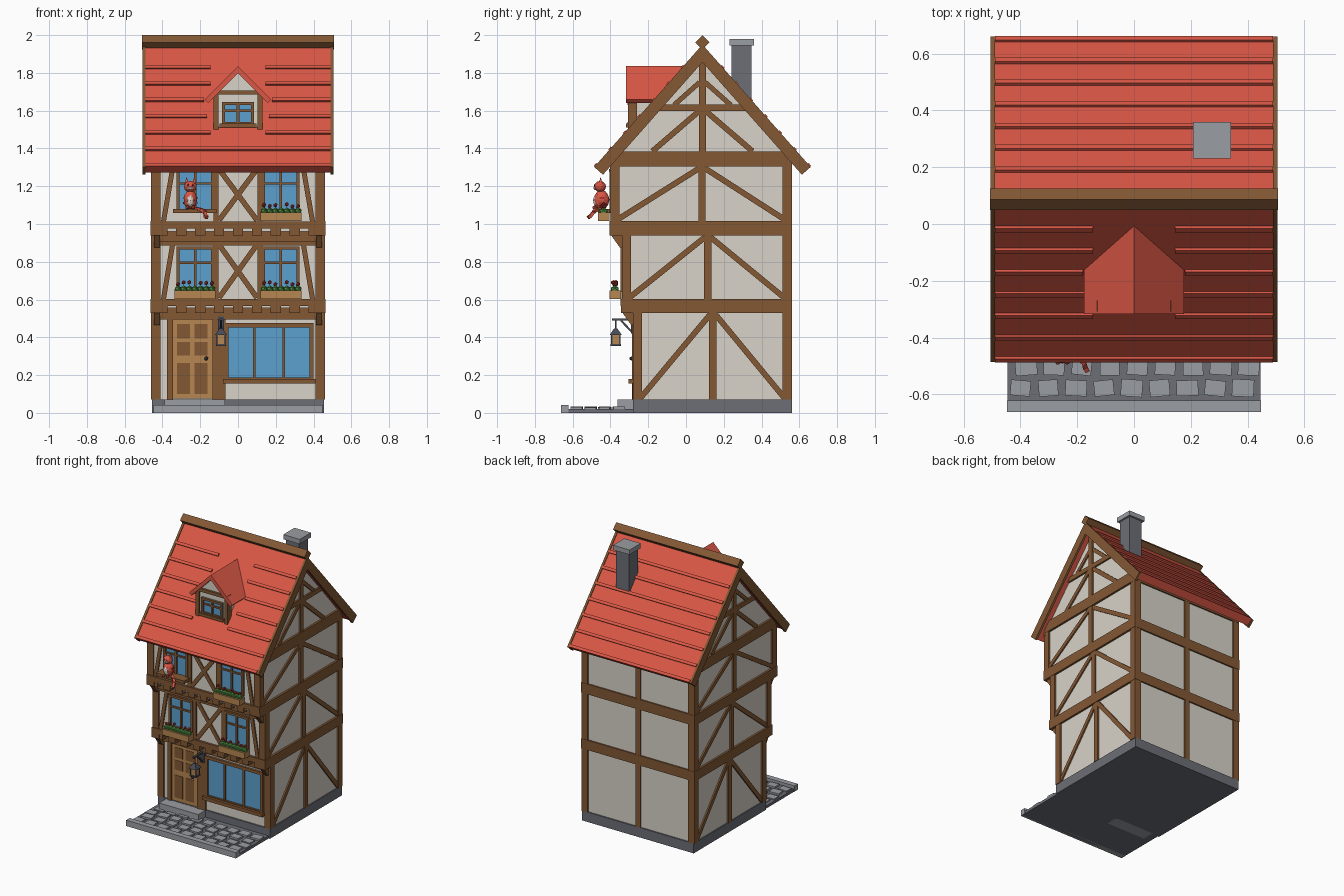
import bpy, bmesh, math, random
from mathutils import Vector, Matrix

if "Cube" in bpy.data.objects:
    bpy.data.objects.remove(bpy.data.objects["Cube"])

random.seed(4)


def material(name, r, g, b):
    m = bpy.data.materials.new(name)
    m.diffuse_color = [(c / 255 / 12.92 if c < 11 else ((c / 255 + .055) / 1.055) ** 2.4) for c in (r, g, b)] + [1]
    m.use_nodes = True
    m.node_tree.nodes["Principled BSDF"].inputs["Base Color"].default_value = m.diffuse_color
    return m


PLASTER = material("plaster", 216, 211, 201)
TIMBER = material("timber", 131, 88, 52)
IRON = material("iron", 72, 74, 84)
TAN = material("tan_wood", 182, 134, 82)
RED = material("roof_red", 217, 87, 69)
GLASS = material("window_blue", 92, 160, 206)
STONE = material("light_stone", 154, 157, 162)
DARK = material("dark_stone", 108, 110, 118)
GREEN = material("leaf_green", 76, 135, 62)
CRIMSON = material("crimson", 165, 52, 42)

parts = {}  # every named part gathers its pieces in one bmesh


def get(name, mat):
    return parts.setdefault(name, (bmesh.new(), mat))[0]


def put_cube(name, mat, matrix):
    bmesh.ops.create_cube(get(name, mat), size=1, matrix=matrix)


def box(name, mat, x0, x1, y0, y1, z0, z1, turn=0):
    put_cube(name, mat, Matrix.Translation(((x0 + x1) / 2, (y0 + y1) / 2, (z0 + z1) / 2))
             @ Matrix.Rotation(turn, 4, 'Z') @ Matrix.Diagonal((abs(x1 - x0), y1 - y0, z1 - z0, 1)))


def beam(name, mat, p, q, width, depth, normal):
    p, q, n = Vector(p), Vector(q), Vector(normal)
    d = (q - p).normalized()
    s = d.cross(n).normalized()
    n = s.cross(d)
    m = Matrix((s * width, d * (q - p).length, n * depth)).transposed().to_4x4()
    put_cube(name, mat, Matrix.Translation((p + q) / 2) @ m)


def prism(name, mat, pts, a, b, axis='X'):
    bm = get(name, mat)
    at = (lambda u, v, w: (w, u, v)) if axis == 'X' else (lambda u, v, w: (u, w, v))
    lo = [bm.verts.new(at(u, v, a)) for u, v in pts]
    hi = [bm.verts.new(at(u, v, b)) for u, v in pts]
    bm.faces.new(lo)
    bm.faces.new(hi[::-1])
    for i in range(len(pts)):
        j = (i + 1) % len(pts)
        bm.faces.new((lo[j], lo[i], hi[i], hi[j]))


def ball(name, mat, c, r, sub=1):
    bmesh.ops.create_icosphere(get(name, mat), subdivisions=sub, radius=1,
                               matrix=Matrix.Translation(c) @ Matrix.Diagonal((*r, 1)))


def cone(name, mat, c, r1, r2, h, seg=4, turn=math.pi / 4):
    bmesh.ops.create_cone(get(name, mat), cap_ends=True, segments=seg, radius1=r1, radius2=r2, depth=h,
                          matrix=Matrix.Translation(c) @ Matrix.Rotation(turn, 4, 'Z'))


# pavement, curb, cobbles, foundation and door step
box("pavement", DARK, -.445, .445, -.65, -.2, 0, .02)
box("curb", STONE, -.447, .447, -.663, -.622, 0, .043)
for row in range(4):
    for i in range(9):
        x, y = -.4 + i * .098 + (row % 2) * .02, -.578 + row * .074
        if x < .41:
            w, h = random.uniform(.034, .039), random.uniform(.027, .031)
            box("cobbles", STONE, x - w, x + w, y - h, y + h, .01, random.uniform(.027, .034), random.uniform(-.12, .12))
box("foundation", DARK, -.455, .455, -.28, .56, 0, .072)
box("door_step", STONE, -.39, -.07, -.362, -.27, 0, .07)

# plaster body with overhanging storeys and gable
RY, SL = .087, 1.131  # ridge y and roof slope
prism("plaster_walls", PLASTER, [(-.27, .05), (.55, .05), (.55, 1.345), (RY, 1.885), (-.39, 1.335), (-.39, .96),
                                 (-.33, .96), (-.33, .555), (-.27, .555)], -.447, .447)

# timber frame: storeys as (front y, bottom, top, centre post y)
floors = [(-.28, .07, .53, .142), (-.34, .6, .94, .115), (-.40, 1.015, 1.305, .085)]
for s in (-1, 1):
    n = (s, 0, 0)
    X = s * .451
    for fy, z0, z1, cy in floors:
        for y0 in (fy, .512):
            box("corner_posts", TIMBER, s * .41, s * .46, y0, y0 + .048, z0, z1)
        beam("side_timbers", TIMBER, (X, cy, z0), (X, cy, z1), .038, .016, n)
        beam("side_braces", TIMBER, (X, fy + .04, z0 + .01), (X, cy - .015, z1 - .01), .03, .012, n)
        beam("side_braces", TIMBER, (X, .52, z0 + .01), (X, cy + .015, z1 - .01), .03, .012, n)
    for fy, z0, z1 in ((-.345, .53, .602), (-.405, .94, 1.015), (-.39, 1.305, 1.385)):
        box("side_beams", TIMBER, s * .40, s * .462, fy, .562 if z0 < 1.2 else .54, z0, z1)
    beam("gable_timbers", TIMBER, (X, RY, 1.38), (X, RY, 1.88), .036, .016, n)
    beam("gable_timbers", TIMBER, (X, RY - .235, 1.615), (X, RY + .235, 1.615), .034, .016, n)
    for t in (-1, 1):
        beam("gable_timbers", TIMBER, (X, RY + t * .265, 1.385), (X, RY + t * .015, 1.6), .03, .012, n)
        beam("gable_timbers", TIMBER, (X, RY + t * .15, 1.63), (X, RY + t * .015, 1.75), .026, .012, n)

# back frame
for z0, z1 in ((.53, .602), (.94, 1.015), (1.305, 1.335)):
    box("back_beams", TIMBER, -.46, .46, .53, .561, z0, z1)
box("back_post", TIMBER, -.02, .02, .54, .56, .07, 1.33)

# front beams, joist ends and corner brackets
for fy, z in ((-.34, .53), (-.40, .94)):
    box("front_beams", TIMBER, -.461, .461, fy - .006, fy + .03, z + .035, z + .073)
    box("front_beams", TIMBER, -.44, .44, fy + .048, fy + .07, z - .035, z + .035)
    for i in range(9):
        x = -.4 + i * .1
        box("joist_ends", TIMBER, x - .027, x + .027, fy - .003, fy + .07, z, z + .036)
    for s in (-1, 1):
        prism("corner_brackets", TIMBER, [(fy, z + .005), (fy + .065, z + .005), (fy + .065, z - .065),
                                          (fy + .05, z - .065)], s * .412, s * .445)
box("front_beams", TIMBER, -.461, .461, -.402, -.37, 1.285, 1.32)


def window(x0, x1, z0, z1, y, cols, bar=None, f=.016):
    box("window_glass", GLASS, x0, x1, y - .003, y + .02, z0, z1)
    for x in (x0, x1 - f):
        box("window_frames", TIMBER, x, x + f, y - .016, y + .01, z0, z1)
    for z in (z0, z1 - f):
        box("window_frames", TIMBER, x0, x1, y - .0165, y + .01, z, z + f)
    for i in range(1, cols):
        x = x0 + (x1 - x0) * i / cols
        box("window_bars", TIMBER, x - .007, x + .007, y - .013, y + .01, z0, z1)
    if bar:
        box("window_bars", TIMBER, x0, x1, y - .012, y + .01, bar - .006, bar + .006)


# upper storeys: windows, crossed braces, posts
for y, z0, z1, wz0, wz1 in ((-.33, .6, .9, .64, .88), (-.39, 1.01, 1.3, 1.06, 1.29)):
    Y, n = y - .003, (0, -1, 0)
    for s in (-1, 1):
        a, b = sorted((s * .128, s * .325))
        window(a, b, wz0, wz1, y, 2, wz0 + .155)
        beam("front_timbers", TIMBER, (s * .117, Y, z0), (s * .117, Y, z1), .028, .016, n)
        beam("front_braces", TIMBER, (s * .395, Y, z0), (s * .345, Y, z1), .026, .013, n)
        beam("front_braces", TIMBER, (s * -.1, Y, z0 + .01), (s * .1, Y, z1 - .01), .028, .012 + .002 * s, n)
    box("front_timbers", TIMBER, -.44, .44, y - .01, y + .01, z1 - .015, z1 + .015)


def flower_box(x, y, z):
    box("flower_boxes", TAN, x - .108, x + .108, y - .06, y, z, z + .045)
    for i in range(7):
        px = x - .09 + i * .03
        ball("leaves", GREEN, (px, y - .032, z + .053), (.021, .024, .02))
        if i != 3:
            ball("flowers", CRIMSON, (px, y - .035 + random.uniform(-.01, .01), z + random.uniform(.078, .09)), (.012,) * 3)


for x, y, z in ((-.228, -.345, .602), (.228, -.345, .602), (.228, -.405, 1.015)):
    flower_box(x, y, z)
box("cat_sill", TIMBER, -.343, -.113, -.465, -.39, 1.058, 1.08)

# shop window
window(-.072, .4, .165, .475, -.27, 3, None, .022)
box("shop_sill", TIMBER, -.08, .41, -.305, -.26, .155, .18)
box("front_timbers", TIMBER, -.11, -.066, -.283, -.25, .07, .53)

# door
box("door_frame", TIMBER, -.375, -.345, -.287, -.25, .07, .52)
box("door_frame", TIMBER, -.135, -.11, -.287, -.25, .07, .52)
box("door_frame", TIMBER, -.375, -.11, -.287, -.25, .498, .525)
box("door", TAN, -.345, -.135, -.278, -.25, .075, .5)
for x in (-.322, -.23):
    for z0, z1 in ((.1, .265), (.305, .375), (.395, .47)):
        box("door_panels", TIMBER, x, x + .068, -.281, -.27, z0, z1)
ball("door_knob", IRON, (-.168, -.288, .288), (.012,) * 3)

# hanging lantern
LX, LY = -.09, -.372
box("lantern_bracket", IRON, LX - .016, LX + .016, -.292, -.28, .42, .51)
box("lantern_bracket", IRON, LX - .007, LX + .007, -.392, -.28, .488, .5)
beam("lantern_bracket", IRON, (LX, -.288, .43), (LX, -.345, .49), .01, .01, (1, 0, 0))
box("lantern_bracket", IRON, LX - .003, LX + .003, LY - .003, LY + .003, .43, .49)
cone("lantern_roof", IRON, (LX, LY, .43), .045, .012, .034)
box("lantern_base", IRON, LX - .027, LX + .027, LY - .027, LY + .027, .355, .364)
box("lantern_light", TAN, LX - .021, LX + .021, LY - .021, LY + .021, .362, .416)
for sx in (-1, 1):
    for sy in (-1, 1):
        x, y = LX + sx * .021, LY + sy * .021
        box("lantern_base", IRON, x - .004, x + .004, y - .004, y + .004, .36, .416)


# main roof, barge boards and ridge beam
def chevron(c, top, half, slope, thick):
    k = math.hypot(1, slope)
    e = (half - thick * slope / k, top - half * slope - thick / k)
    return [(c, top), (c + half, top - half * slope), (c + e[0], e[1]), (c, top - thick * k),
            (c - e[0], e[1]), (c - half, top - half * slope)]


prism("roof_slopes", RED, chevron(RY, 1.942, .566, SL, .045), -.492, .492)
for s in (-1, 1):
    prism("barge_boards", TIMBER, chevron(RY, 1.95, .573, SL, .062), s * .49, s * .506)
prism("ridge_beam", TIMBER, [(RY, 2.0), (RY + .038, 1.962), (RY, 1.924), (RY - .038, 1.962)], -.507, .507)

# raised tile courses, interrupted in front by the dormer
gaps = {1: .145, 2: .145, 3: .18, 4: .165, 5: .145}
for side in (-1, 1):
    for i in range(1, 8):
        off = .025 + i * .0765
        p = Vector((0, RY + side * off, 1.942 - off * SL))
        n = (0, side * SL, 1)
        g = gaps.get(i, 0) if side < 0 else 0
        for a, b in (((-.49, -g), (g, .49)) if g else ((-.49, .49),)):
            beam("tile_courses", RED, p + Vector((a, 0, 0)), p + Vector((b, 0, 0)), .02, .022, n)

# dormer
prism("dormer_walls", PLASTER, [(-.118, 1.45), (.118, 1.45), (.118, 1.69), (0, 1.805), (-.118, 1.69)], -.292, 0, 'Y')
prism("dormer_roof", RED, chevron(0, 1.836, .176, 1, .026), -.317, 0, 'Y')
for s in (-1, 1):
    box("dormer_frame", TIMBER, s * .104, s * .13, -.306, -.26, 1.5, 1.7)
box("dormer_frame", TIMBER, -.13, .13, -.308, -.27, 1.685, 1.708)
window(-.085, .085, 1.525, 1.645, -.292, 2, 1.6)
box("dormer_sill", TIMBER, -.098, .098, -.317, -.28, 1.512, 1.532)

# chimney
box("chimney", DARK, .222, .328, .242, .346, 1.55, 1.95)
box("chimney_cap", STONE, .208, .342, .23, .36, 1.945, 1.98)

# cat on the sill
CX, CY = -.252, -.447
ball("cat_body", RED, (CX, CY, 1.128), (.037, .042, .052), 2)
ball("cat_belly", PLASTER, (CX, CY - .021, 1.125), (.022, .024, .036), 2)
ball("cat_head", RED, (CX, CY - .008, 1.198), (.035, .032, .03), 2)
ball("cat_muzzle", PLASTER, (CX, CY - .035, 1.19), (.017, .009, .01))
for s in (-1, 1):
    cone("cat_ears", RED, (CX + s * .02, CY - .005, 1.232), .014, 0, .034)
    ball("cat_eyes", IRON, (CX + s * .013, CY - .037, 1.206), (.005, .004, .006))
    ball("cat_paws", RED, (CX + s * .016, CY - .036, 1.087), (.012, .014, .012))
for z, r in ((1.112, .0385), (1.138, .0375)):
    for s in (-1, 1):
        box("cat_stripes", CRIMSON, CX + s * (r - .004), CX + s * r, CY - .012, CY + .016, z - .005, z + .005)
tail = [(-.225, -.44, 1.082), (-.195, -.475, 1.076), (-.175, -.49, 1.062), (-.172, -.505, 1.043), (-.165, -.518, 1.034)]
for p, q in zip(tail, tail[1:]):
    beam("cat_tail", RED, p, q, .017, .017, (0, 0, 1))

# turn the gathered pieces into objects
for name, (bm, mat) in parts.items():
    bmesh.ops.recalc_face_normals(bm, faces=bm.faces[:])
    mesh = bpy.data.meshes.new(name)
    bm.to_mesh(mesh)
    bm.free()
    mesh.materials.append(mat)
    bpy.context.collection.objects.link(bpy.data.objects.new(name, mesh))
